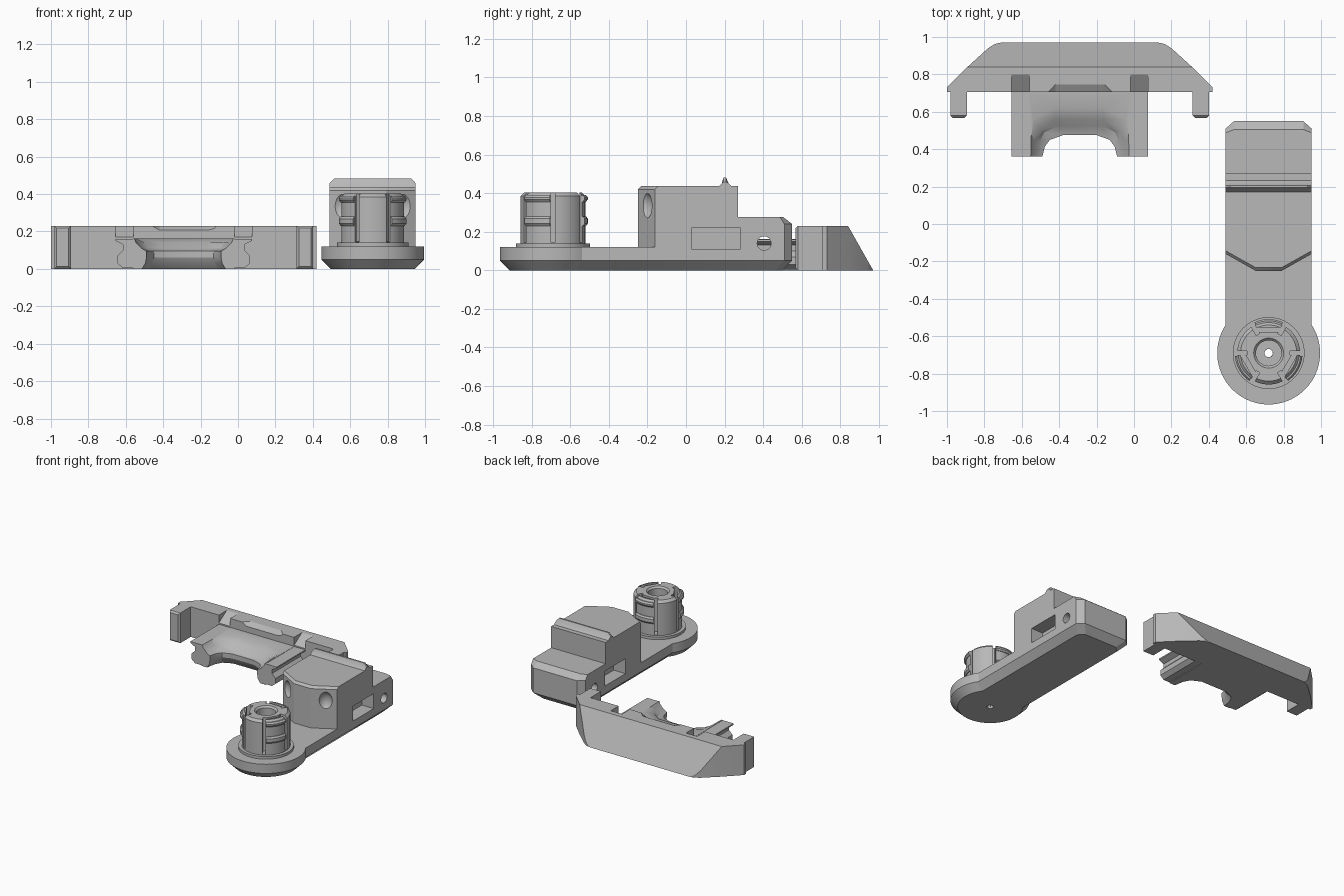
import bpy, bmesh, math
from mathutils import Matrix

if "Cube" in bpy.data.objects:
    bpy.data.objects.remove(bpy.data.objects["Cube"])

grey = bpy.data.materials.new("plain grey")
grey.diffuse_color = (0.48, 0.48, 0.48, 1)
grey.use_nodes = True
grey.node_tree.nodes["Principled BSDF"].inputs["Base Color"].default_value = grey.diffuse_color
AX, DY = 0.72, -0.69      # arm centre line, peg centre
CX = -0.29                # clip centre line


def loft(name, sections, closed=False):
    """Skin matching loops of points, capping the ends unless closed."""
    bm = bmesh.new()
    rings = [[bm.verts.new(p) for p in s] for s in sections]
    n = len(rings[0])
    pairs = list(zip(rings, rings[1:])) + ([(rings[-1], rings[0])] if closed else [])
    for a, b in pairs:
        for i in range(n):
            j = (i + 1) % n
            bm.faces.new((a[i], a[j], b[j], b[i]))
    if not closed:
        bm.faces.new(rings[0][::-1])
        bm.faces.new(rings[-1])
    bmesh.ops.recalc_face_normals(bm, faces=bm.faces)
    me = bpy.data.meshes.new(name)
    bm.to_mesh(me)
    bm.free()
    me.materials.append(grey)
    ob = bpy.data.objects.new(name, me)
    bpy.context.collection.objects.link(ob)
    return ob


def prism(name, outline, z0, z1):
    return loft(name, [[(x, y, z) for x, y in outline] for z in (z0, z1)])


def box(name, x0, x1, y0, y1, z0, z1):
    return prism(name, [(x0, y0), (x1, y0), (x1, y1), (x0, y1)], z0, z1)


def sweep(name, profile, a0=0, a1=360, n=64):
    """Turn an (r, z) profile about the peg axis."""
    full = a1 - a0 == 360
    rings = []
    for i in range(n if full else n + 1):
        a = math.radians(a0 + (a1 - a0) * i / n)
        rings.append([(AX + r * math.cos(a), DY + r * math.sin(a), z) for r, z in profile])
    return loft(name, rings, full)


def combine(ob, tools, op):
    """Apply a boolean with each tool, then remove the tool."""
    for t in tools:
        m = ob.modifiers.new("cut", 'BOOLEAN')
        m.operation, m.solver, m.object = op, 'EXACT', t
        bpy.context.view_layer.update()
        dg = bpy.context.evaluated_depsgraph_get()
        me = bpy.data.meshes.new_from_object(ob.evaluated_get(dg))
        ob.modifiers.clear()
        ob.data = me
        bpy.data.objects.remove(t)
    return ob


def turned(ob, deg):
    ob.data.transform(Matrix.Translation((AX, DY, 0)) @ Matrix.Rotation(math.radians(deg), 4, 'Z'))
    return ob


# ---- arm base: round end, straight sides, chamfered underside ----
def arm_outline(inset):
    r, w = 0.275 - inset, 0.23 - inset
    t = math.acos(w / r)
    n = 48
    pts = []
    for i in range(n + 1):
        a = math.pi - t + (math.pi + 2 * t) * i / n
        pts.append((AX + r * math.cos(a), DY + r * math.sin(a)))
    return pts + [(AX + w, 0.51 - inset), (AX + w - 0.045, 0.55 - inset),
                  (AX - w + 0.045, 0.55 - inset), (AX - w, 0.51 - inset)]


arm = loft("arm", [[(x, y, z) for x, y in arm_outline(i)]
                   for i, z in ((0.05, 0), (0, 0.05), (0, 0.12))])


# ---- rear shoulder and tall block ----
def shoulder(z, d):
    return [(AX - 0.23, 0.1, z), (AX + 0.23, 0.1, z), (AX + 0.23, 0.51 - d / 2, z),
            (AX + 0.185, 0.55 - d, z), (AX - 0.185, 0.55 - d, z), (AX - 0.23, 0.51 - d / 2, z)]


def tower(z, d):
    w = 0.23
    return [(AX - w, 0.27, z), (AX - w, -0.16 + d, z), (AX - 0.07, -0.25 + d, z),
            (AX + 0.07, -0.25 + d, z), (AX + w, -0.16 + d, z), (AX + w, 0.27, z)]


combine(arm, [loft("shoulder", [shoulder(0.11, 0), shoulder(0.24, 0), shoulder(0.275, 0.045)]),
              loft("tall_block", [tower(0.11, 0), tower(0.42, 0), tower(0.437, 0.017)])], 'UNION')

# side pockets, cross hole and finger dimples
cuts = []
for s in (-1, 1):
    a, b = sorted((AX + s * 0.13, AX + s * 0.3))
    cuts.append(box("pocket", a, b, 0.03, 0.28, 0.108, 0.222))
    bm = bmesh.new()
    bmesh.ops.create_uvsphere(bm, u_segments=24, v_segments=16, radius=1)
    me = bpy.data.meshes.new("dimple")
    bm.to_mesh(me)
    bm.free()
    me.materials.append(grey)
    me.transform(Matrix.Translation((AX + s * 0.175, -0.225, 0.335)) @
                 Matrix.Diagonal((0.055, 0.055, 0.075, 1)))
    d = bpy.data.objects.new("dimple", me)
    bpy.context.collection.objects.link(d)
    cuts.append(d)
hole = [(0.405 + 0.036 * math.cos(i * math.pi / 12), 0.14 + 0.036 * math.sin(i * math.pi / 12))
        for i in range(24)]
cuts.append(loft("cross_hole", [[(x, y, z) for y, z in hole] for x in (0.4, 1.05)]))
cuts.append(sweep("pin_hole", [(0.001, -0.1), (0.022, -0.1), (0.022, 0.3), (0.001, 0.3)], n=24))
combine(arm, cuts, 'DIFFERENCE')


# ---- catch ridge across the block ----
def ridge(x, top):
    return [(x, 0.165, 0.43), (x, 0.185, 0.45), (x, 0.195, top), (x, 0.207, top),
            (x, 0.22, 0.452), (x, 0.24, 0.43)]


loft("catch_ridge", [ridge(AX - 0.23, 0.458), ridge(AX - 0.208, 0.482),
                     ridge(AX + 0.208, 0.482), ridge(AX + 0.23, 0.458)])

# ---- split peg with flange, bore and spring clips ----
peg = sweep("peg", [(0.022, 0.115), (0.192, 0.115), (0.192, 0.14), (0.168, 0.14), (0.168, 0.385),
                    (0.15, 0.403), (0.08, 0.403), (0.068, 0.39), (0.068, 0.17), (0.022, 0.17)])
cuts = []
for k in range(6):
    cuts.append(turned(box("slot", 0.115, 0.25, -0.011, 0.011, 0.145, 0.5), 60 * k))
for k in range(3):
    gap = [(0.112, -0.06), (0.137, -0.085), (0.137, 0.085), (0.112, 0.06)]
    cuts.append(turned(prism("clip_gap", gap, 0.146, 0.5), 90 + 120 * k))
combine(peg, cuts, 'DIFFERENCE')
for k in range(3):
    a = 90 + 120 * k
    for nm, z0, z1 in (("clip_rib", 0.23, 0.28), ("clip_lip", 0.355, 0.39)):
        sweep(nm, [(0.155, z0), (0.172, z0), (0.181, z0 + 0.012),
                   (0.181, z1 - 0.012), (0.172, z1), (0.155, z1)], a - 25, a + 25, 12)

# ---- clip bar: sloped back face, angled ends ----
half = [(0.71, 0.705), (0.71, 0.73), (0.6, 0.84), (0.49, 0.94), (0.455, 0.962), (0.42, 0.97)]
outline = [(CX + x, y) for x, y in half] + [(CX - x, y) for x, y in half[::-1]]
bar = prism("clip_bar", outline, 0, 0.23)
slope = [(0.97, 0), (0.84, 0.23), (0.84, 0.4), (1.2, 0.4), (1.2, -0.1), (1.0265, -0.1)]
cuts = [loft("back_slope", [[(x, y, z) for y, z in slope] for x in (-1.2, 0.6)])]

# ramped notches above the rails
ramp = [(0.6, 0.16), (0.69, 0.16), (0.80, 0.23), (0.80, 0.3), (0.6, 0.3)]
for s in (-1, 1):
    cuts.append(loft("notch", [[(CX + s * x, y, z) for y, z in ramp] for x in (0.27, 0.365)]))


# funnel-shaped saddle opening
def funnel(z, w0, w1, y1, w2, y2):
    h = [(w0, 0.3), (w0, 0.36), ((w0 * 2 + w1) / 3, 0.36 + (y1 - 0.36) * 0.6), (w1, y1), (w2, y2)]
    return [(CX + x, y, z) for x, y in h] + [(CX - x, y, z) for x, y in h[::-1]]


def saddle_cut():
    return loft("saddle", [funnel(-0.02, 0.235, 0.19, 0.50, 0.12, 0.535),
                           funnel(0.03, 0.205, 0.17, 0.46, 0.10, 0.49),
                           funnel(0.06, 0.20, 0.16, 0.45, 0.09, 0.475),
                           funnel(0.095, 0.20, 0.16, 0.45, 0.09, 0.475),
                           funnel(0.11, 0.225, 0.19, 0.49, 0.12, 0.525),
                           funnel(0.14, 0.255, 0.21, 0.50, 0.13, 0.56),
                           funnel(0.165, 0.265, 0.255, 0.57, 0.13, 0.63),
                           funnel(0.235, 0.27, 0.27, 0.605, 0.13, 0.755)])


combine(bar, cuts + [saddle_cut()], 'DIFFERENCE')
cradle = box("saddle_body", CX - 0.272, CX + 0.272, 0.36, 0.706, 0.0, 0.162)
combine(cradle, [saddle_cut()], 'DIFFERENCE')

# ---- grooved rails and end hooks, mirrored ----
rail = [(0.268, 0.16), (0.365, 0.16), (0.365, 0.15), (0.325, 0.13), (0.325, 0.10),
        (0.355, 0.07), (0.355, 0.03), (0.325, 0.005), (0.268, 0.005)]
for s, side in ((-1, "left"), (1, "right")):
    loft(side + "_rail", [[(CX + s * x, y, z) for x, z in rail] for y in (0.36, 0.72)])

    def hook(y, d):
        return [(CX + s * x, y, z) for x, z in ((0.603 + d, d), (0.692 - d, d),
                                                (0.692 - d, 0.23 - d), (0.603 + d, 0.23 - d))]
    loft(side + "_hook", [hook(0.568, 0.012), hook(0.58, 0), hook(0.71, 0)])

# smooth round faces, keep edges crisp
for ob in bpy.context.scene.objects:
    ob.select_set(True)
    bpy.context.view_layer.objects.active = ob
bpy.ops.object.shade_smooth_by_angle(angle=math.radians(25))
